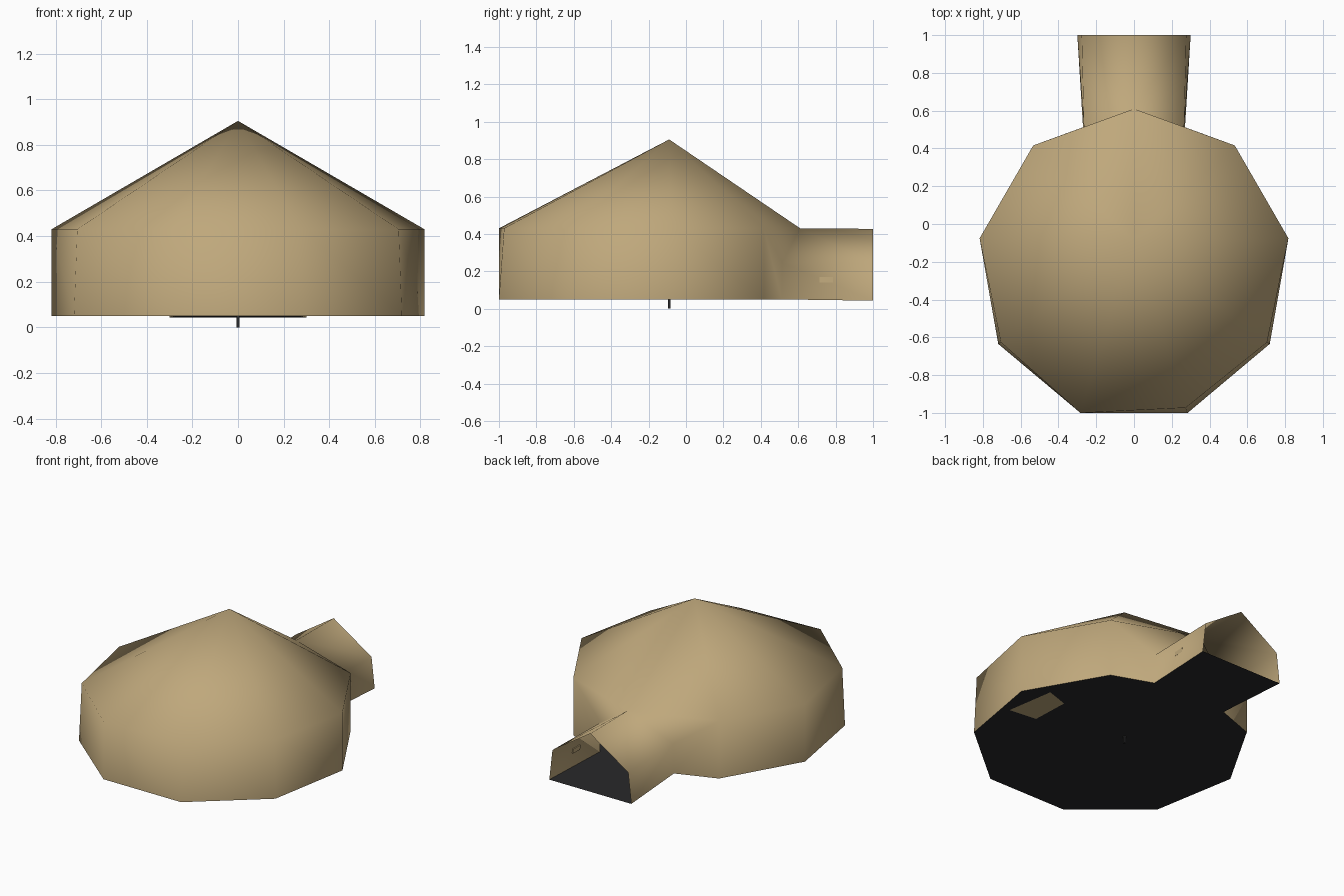
import bpy, bmesh, math

if "Cube" in bpy.data.objects:
    bpy.data.objects.remove(bpy.data.objects["Cube"])


def material(name, rgb):
    m = bpy.data.materials.new(name)
    m.diffuse_color = (*rgb, 1)
    m.use_nodes = True
    m.node_tree.nodes["Principled BSDF"].inputs["Base Color"].default_value = m.diffuse_color
    return m


TAN = material("tan canvas", (0.52, 0.39, 0.20))
DARK = material("dark groundsheet", (0.022, 0.022, 0.023))


def make(name, bm, mat, smooth=False):
    me = bpy.data.meshes.new(name)
    for f in bm.faces:
        f.smooth = smooth
    bm.to_mesh(me)
    bm.free()
    me.materials.append(mat)
    ob = bpy.data.objects.new(name, me)
    bpy.context.collection.objects.link(ob)
    return ob


def box(name, lo, hi, mat):
    bm = bmesh.new()
    bmesh.ops.create_cube(bm, size=1)
    for v in bm.verts:
        v.co = [(a + b) / 2 + c * (b - a) for a, b, c in zip(lo, hi, v.co)]
    return make(name, bm, mat)


# Nine-sided plan with one corner pointing at the tunnel
N, R, CY = 9, 0.83, -0.22
Z0, Z1, EAVE = 0.05, 0.43, 0.245
PULL = {4: 0.995, 5: 0.965, 6: 0.98, 3: 0.98}  # slight lean of the front corners


def corner(i, z, k=1.0):
    a = math.radians(90 - 360 / N * i)
    return (R * k * math.cos(a), CY + R * k * math.sin(a), z)


# Canvas: walls, pointed roof and entrance tunnel in one smooth sheet
bm = bmesh.new()
low = [bm.verts.new(corner(i, Z0)) for i in range(1, N)]
top = [bm.verts.new(corner(i, Z1, {5: 0.965, 3: 0.98, 6: 0.98}.get(9 - i, 1.0) if i != 4
                           else 0.965)) for i in range(N)]
top[5].co = corner(5, Z1)
apex = bm.verts.new((0, -0.09, 0.905))
for i in range(N):
    bm.faces.new((top[i], apex, top[(i + 1) % N]))
for i in range(1, N - 1):
    bm.faces.new((low[i - 1], top[i], top[i + 1], low[i]))
ridge_end = bm.verts.new((0, 1, Z1 - 0.003))
for s, i in ((1, 1), (-1, N - 1)):
    eave = bm.verts.new((s * 0.265, 0.514, EAVE))
    base = bm.verts.new((s * 0.27, 0.512, Z0))
    eave_end = bm.verts.new((s * 0.277, 1, EAVE))
    base_end = bm.verts.new((s * 0.30, 1, 0.043))
    bm.faces.new((top[i], top[0], eave))
    bm.faces.new((top[i], eave, base, low[i - 1]))
    bm.faces.new((eave, eave_end, base_end, base))
    bm.faces.new((top[0], ridge_end, eave_end, eave))
bmesh.ops.recalc_face_normals(bm, faces=bm.faces[:])
if bm.faces[:][0].normal.z < 0:
    bmesh.ops.reverse_faces(bm, faces=bm.faces[:])
make("tent_canvas", bm, TAN, True)

# Groundsheet, running out to the end of the tunnel
bm = bmesh.new()
ring = [bm.verts.new(corner(i, Z0)) for i in range(1, N)]
inner = [bm.verts.new((s * 0.27, 0.512, Z0)) for s in (-1, 1)]
outer = [bm.verts.new((s * 0.30, 1, 0.043)) for s in (1, -1)]
bm.faces.new(ring + inner)
bm.faces.new((inner[1], inner[0], outer[1], outer[0]))
bmesh.ops.recalc_face_normals(bm, faces=bm.faces[:])
make("groundsheet", bm, DARK)

# Centre pole reaching the ground
box("centre_pole", (-0.006, -0.096, 0), (0.006, -0.084, 0.89), DARK)

# Patch showing through the groundsheet near the right wall
bm = bmesh.new()
bm.faces.new([bm.verts.new(p) for p in
              ((0.54, -0.27, 0.047), (0.73, -0.29, 0.047),
               (0.68, 0.03, 0.047), (0.53, -0.02, 0.047))])
make("floor_patch", bm, TAN)

# Small tag on the right tunnel wall
tag = box("tunnel_tag", (-0.004, -0.035, -0.015), (0.004, 0.035, 0.015), TAN)
tag.location = (0.278, 0.75, 0.155)
tag.rotation_euler = (0, math.radians(-4), math.radians(-2.5))
